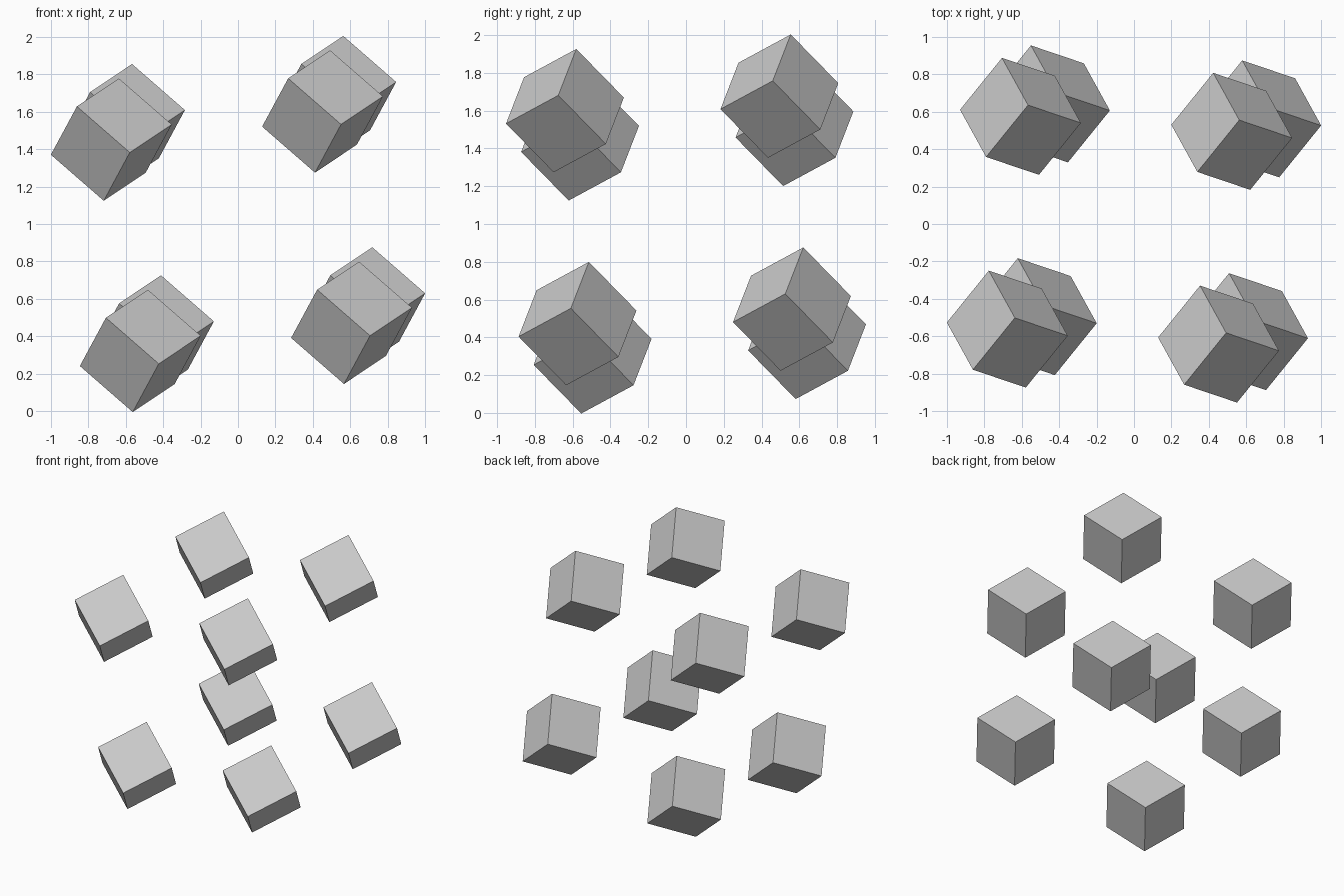
import bpy
from itertools import product
from mathutils import Matrix, Vector

if "Cube" in bpy.data.objects:
    bpy.data.objects.remove(bpy.data.objects["Cube"])

SIDE = 0.386
CENTRE = Vector((0, 0, 1))


def frame(first, second):
    """Orthonormal axes from two nearly perpendicular directions."""
    u = Vector(first).normalized()
    v = Vector(second)
    v = (v - u * v.dot(u)).normalized()
    return u, v, u.cross(v)


# Tilt shared by every block
tilt = Matrix(frame((-0.278, 0.094, 0.242), (0.222, 0.276, 0.150))).transposed()

# Tilted 2 x 2 x 2 lattice that the block centres sit on
grid = [axis * 1.14 for axis in frame((1.128, -0.080, 0.150), (0.073, 1.135, 0.077))]

# Eight corner blocks
for signs in product((-0.5, 0.5), repeat=3):
    offset = sum((axis * s for axis, s in zip(grid, signs)), Vector())
    bpy.ops.mesh.primitive_cube_add(size=SIDE, location=CENTRE + offset,
                                    rotation=tilt.to_euler())
    names = [("left", "right"), ("front", "back"), ("lower", "upper")]
    bpy.context.object.name = "_".join(n[s > 0] for n, s in zip(names, signs)) + "_block"
